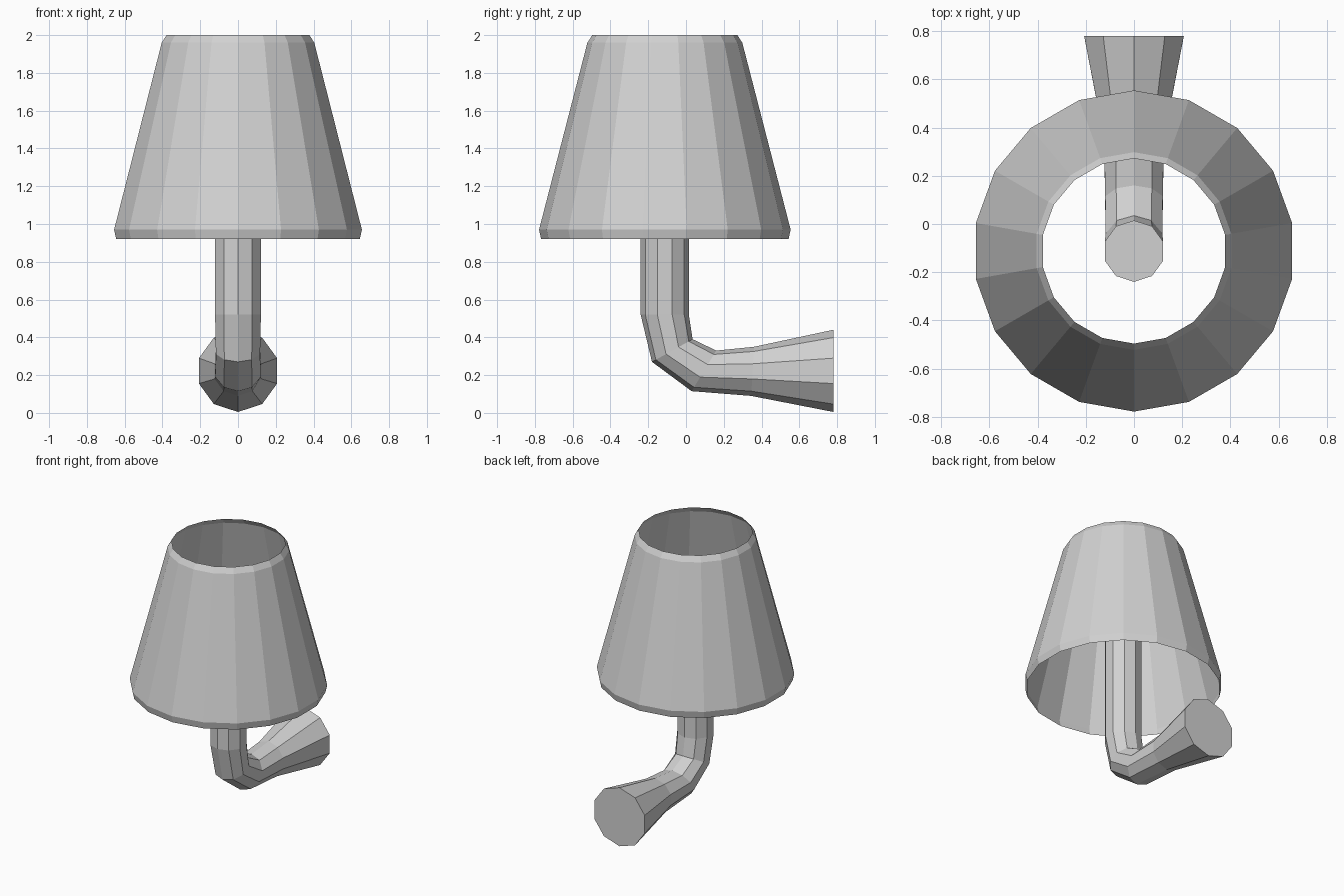
import bpy
import bmesh
from math import sin, cos, pi
from mathutils import Vector

cube = bpy.data.objects.get("Cube")
if cube:
    bpy.data.objects.remove(cube, do_unlink=True)

grey = bpy.data.materials.new("light_grey")
grey.use_nodes = True
colour = (0.64, 0.64, 0.64, 1)
grey.diffuse_color = colour
bsdf = next(n for n in grey.node_tree.nodes if n.type == 'BSDF_PRINCIPLED')
bsdf.inputs["Base Color"].default_value = colour


def loft(name, rings, sides, caps):
    """Join rings, each given as (centre, radius, in-plane up vector)."""
    bm = bmesh.new()
    loops = []
    for centre, radius, up in rings:
        side = Vector((1, 0, 0))
        loops.append([bm.verts.new(centre + radius * (up * cos(a) + side * sin(a)))
                      for a in (2 * pi * i / sides for i in range(sides))])
    for low, high in zip(loops, loops[1:]):
        for i in range(sides):
            j = (i + 1) % sides
            bm.faces.new((low[j], low[i], high[i], high[j]))
    if caps:
        bm.faces.new(loops[0])
        bm.faces.new(reversed(loops[-1]))
    mesh = bpy.data.meshes.new(name)
    bm.to_mesh(mesh)
    bm.free()
    mesh.materials.append(grey)
    obj = bpy.data.objects.new(name, mesh)
    bpy.context.collection.objects.link(obj)
    return obj


AXIS_Y = -0.112

# Open tapered shade with bevelled rims
shade_profile = [(0.655, 0.92), (0.666, 0.97), (0.41, 1.96), (0.384, 2.0)]
loft("lamp_shade",
     [(Vector((0, AXIS_Y, z)), r, Vector((0, 1, 0))) for r, z in shade_profile],
     18, caps=False)

# Bent arm: outer and inner (y, z) points of each ring, wall end first
arm_sections = [
    ((0.78, 0.005), (0.78, 0.44)),
    ((0.345, 0.09), (0.36, 0.35)),
    ((0.03, 0.115), (0.16, 0.33)),
    ((-0.18, 0.27), (0.035, 0.39)),
    ((-0.24, 0.52), (0.015, 0.52)),
    ((-0.24, 1.4), (0.015, 1.4)),
]
arm_rings = []
for outer, inner in arm_sections:
    a, b = Vector((0, *outer)), Vector((0, *inner))
    arm_rings.append(((a + b) / 2, (b - a).length / 2, (b - a).normalized()))
loft("wall_arm", arm_rings, 10, caps=True)
